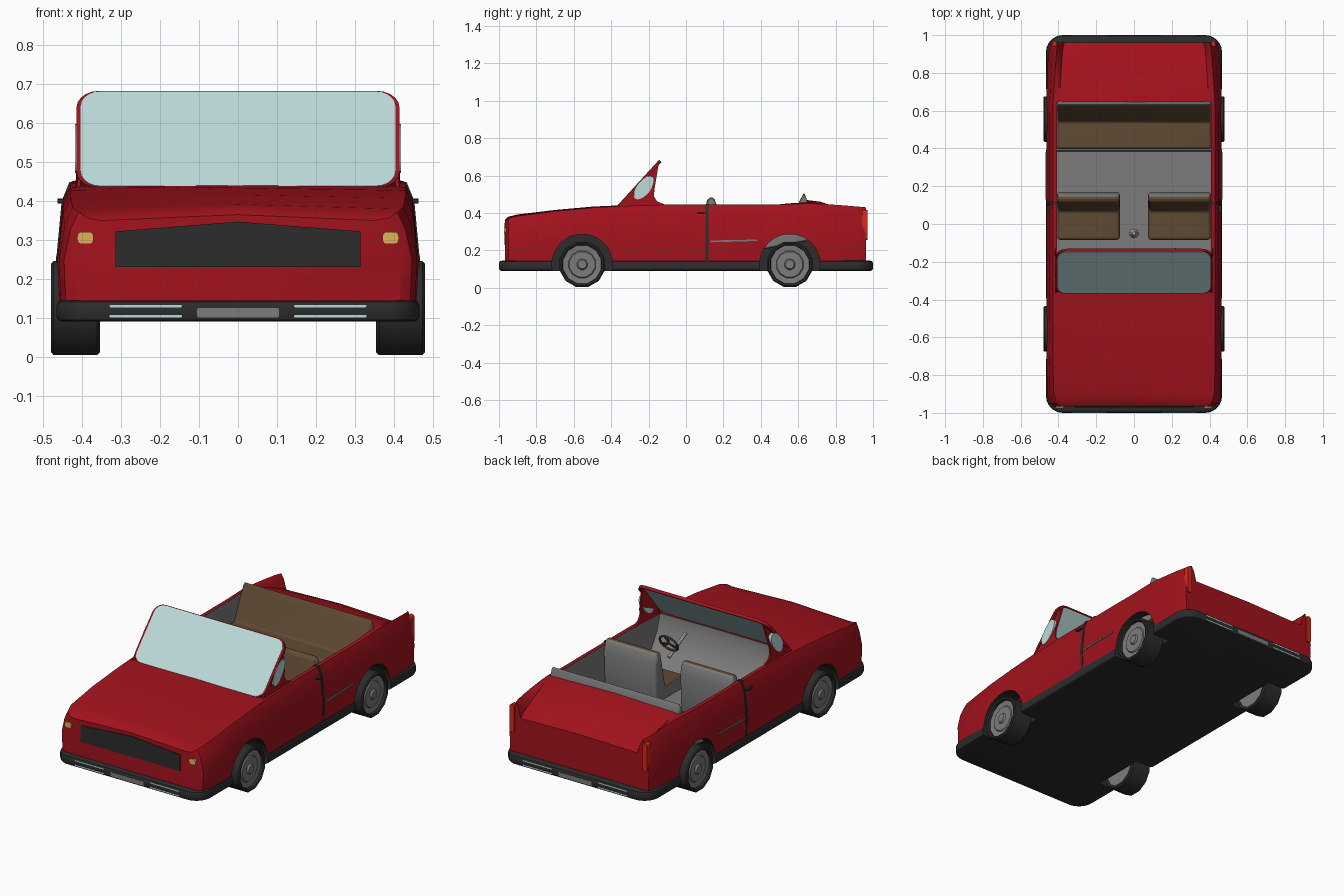
import bpy, bmesh, math
from mathutils import Vector

if "Cube" in bpy.data.objects:
    bpy.data.objects.remove(bpy.data.objects["Cube"])


def material(name, r, g, b):
    m = bpy.data.materials.new(name)
    m.diffuse_color = (r, g, b, 1)
    m.use_nodes = True
    m.node_tree.nodes["Principled BSDF"].inputs["Base Color"].default_value = m.diffuse_color
    return m


RED = material("red paint", .36, .006, .012)
BLACK = material("black trim", .025, .025, .025)
GREY = material("grey lining", .2, .2, .2)
BROWN = material("brown leather", .12, .07, .035)
GLASS = material("pale glass", .5, .7, .7)
YELLOW = material("yellow lamp", .75, .45, .1)
LAMP = material("red lamp", .7, .02, .01)
SLOTS = [RED, BLACK, GREY]


def loft(name, rings, mats, index=0, cyclic=False, bevel=0, seg=3, mirror=False):
    """Skin a list of equal-length point rings; caps the ends unless cyclic."""
    bm = bmesh.new()
    vs = [[bm.verts.new(p) for p in r] for r in rings]
    n = len(vs[0])
    pairs = list(zip(vs, vs[1:])) + ([(vs[-1], vs[0])] if cyclic else [])
    for a, b in pairs:
        for i in range(n):
            j = (i + 1) % n
            bm.faces.new((a[i], a[j], b[j], b[i]))
    if not cyclic:
        bm.faces.new(vs[0][::-1])
        bm.faces.new(vs[-1])
    bmesh.ops.recalc_face_normals(bm, faces=bm.faces)
    if bevel:
        sharp = [e for e in bm.edges if e.calc_face_angle(0) > .5]
        bmesh.ops.bevel(bm, geom=sharp, offset=bevel, segments=seg, profile=.5,
                        affect='EDGES', clamp_overlap=True)
    for f in bm.faces:
        f.material_index = index
    me = bpy.data.meshes.new(name)
    bm.to_mesh(me)
    bm.free()
    for m in mats:
        me.materials.append(m)
    ob = bpy.data.objects.new(name, me)
    bpy.context.collection.objects.link(ob)
    if mirror:
        ob.modifiers.new("mirror", 'MIRROR')
    return ob


def put(axis, p, t):
    return {'x': (t, p[0], p[1]), 'y': (p[0], t, p[1]), 'z': (p[0], p[1], t)}[axis]


def prism(name, pts, axis, a, b, mats, **kw):
    return loft(name, [[put(axis, p, t) for p in pts] for t in (a, b)], mats, **kw)


def rounded(cx, cy, hw, hh, r, n=5):
    """Rounded rectangle from half sizes."""
    out = []
    for k, (sx, sy) in enumerate(((1, 1), (-1, 1), (-1, -1), (1, -1))):
        for i in range(n + 1):
            t = (k + i / n) * math.pi / 2
            out.append((cx + sx * (hw - r) + r * math.cos(t), cy + sy * (hh - r) + r * math.sin(t)))
    return out


def circle(cy, cz, r, n):
    return [(cy + r * math.cos((i + .5) * 2 * math.pi / n), cz + r * math.sin((i + .5) * 2 * math.pi / n))
            for i in range(n)]


def cut(ob, cutter):
    mod = ob.modifiers.new("cut", 'BOOLEAN')
    mod.operation, mod.solver, mod.object = 'DIFFERENCE', 'EXACT', cutter
    bpy.context.view_layer.objects.active = ob
    bpy.ops.object.modifier_apply(modifier=mod.name)


# body: stations of y, side width, shoulder width, fender top, deck edge, deck centre
stations = [(-.967, .415, .405, .355, .350, .365), (-.95, .442, .43, .372, .366, .380),
            (-.90, .455, .445, .384, .380, .392), (-.70, .459, .45, .410, .408, .416),
            (-.50, .459, .45, .428, .428, .434), (-.37, .459, .45, .436, .437, .440),
            (-.10, .459, .45, .445, .445, .445), (.50, .459, .45, .445, .447, .447),
            (.64, .459, .448, .450, .462, .470), (.72, .457, .443, .449, .445, .460),
            (.85, .452, .435, .440, .395, .415), (.93, .445, .428, .433, .362, .375),
            (.962, .435, .42, .430, .345, .352)]
sections = []
for y, w, ws, zs, ze, zc in stations:
    half = [(w, .13), (w + .005, .25), (ws, zs - .045), (ws - .02, zs),
            (ws - .036, (zs * 2 + ze) / 3), (ws - .052, ze)]
    loop = [(0, .13)] + half + [(0, zc)] + [(-x, z) for x, z in half[::-1]]
    sections.append([(x, y, z) for x, z in loop])
body = loft("body", sections, SLOTS)

# bumper skirt and floor pan
skirt = prism("bumper_skirt", rounded(0, 0, .466, 1, .09, 6), 'z', .09, .145, SLOTS,
              index=1, bevel=.014, seg=2)

# cockpit opening and wheel arches
cabin = [(-.34, .8), (-.345, .425), (-.32, .34), (-.27, .26), (-.18, .2), (.385, .2),
         (.39, .3), (.645, .3), (.645, .8)]
cutters = [prism("cabin_cutter", cabin, 'x', -.408, .408, SLOTS, index=2)]
for s in (-1, 1):
    for y in (-.555, .555):
        cutters.append(prism("arch_cutter", circle(y, .125, .162, 28), 'x', s * .352, s * .6,
                             SLOTS, index=1))
for c in cutters:
    c.hide_render = True
    cut(body, c)
    if c != cutters[0]:
        cut(skirt, c)
for c in cutters:
    bpy.data.objects.remove(c)

# wheels
for label, y in (("front", -.555), ("rear", .555)):
    tyre = [(.358, .104), (.355, .118), (.362, .125), (.474, .125), (.48, .118), (.476, .108), (.455, .104)]
    loft(label + "_tyre", [[(x, *p) for p in circle(y, .125, r, 12)] for x, r in tyre],
         [BLACK], cyclic=True, mirror=True)
    hub = [(.362, .107), (.462, .107), (.458, .075), (.464, .07), (.464, .03), (.474, .024)]
    loft(label + "_hub", [[(x, *p) for p in circle(y, .125, r, 12)] for x, r in hub],
         [GREY], mirror=True)

# windscreen pane and frame, both leaning back
lean, mid = math.atan2(.247, .225), Vector((0, -.253, .556))
pane = prism("windscreen", rounded(0, 0, .404, .164, .05), 'z', -.003, .006, [GLASS])
outer, inner = rounded(0, 0, .415, .168, .058), rounded(0, 0, .4, .16, .046)
frame = loft("windscreen_frame", [[(*p, z) for p in r] for r, z in
             ((outer, -.012), (outer, .004), (inner, .004), (inner, -.012))], [RED], cyclic=True)
for ob in (pane, frame):
    ob.location, ob.rotation_euler.x = mid, lean

# side quarter panels with small windows
panel = [(.415, -.37, .43), (.413, -.185, .63), (.385, -.143, .676), (.39, -.15, .64),
         (.413, -.168, .53), (.415, -.172, .49), (.416, -.155, .462), (.418, -.1, .44)]
loft("quarter_panel", [panel, [(x - .01, y, z) for x, y, z in panel]], [RED], mirror=True)
window = []
for i in range(20):
    t = i * math.pi / 10
    u, v = .075 * math.cos(t), .036 * math.sin(t)
    window.append((-.225 + u * .62 - v * .78, .535 + u * .78 + v * .62))
prism("quarter_window", window, 'x', .401, .4185, [GLASS], mirror=True)


# seats: leather with grey backs
def seat(name, pts, a, b, bevel, mirror):
    ob = prism(name, pts, 'x', a, b, [BROWN, GREY], bevel=bevel, seg=4, mirror=mirror)
    for f in ob.data.polygons:
        if f.normal.y > .5 or abs(f.normal.x) > .9:
            f.material_index = 1


seat("front_seat", [(-.08, .19), (-.085, .28), (.07, .27), (.115, .48), (.15, .485), (.17, .42),
                    (.16, .19)], .075, .407, .02, True)
seat("rear_seat", [(.385, .2), (.4, .325), (.54, .315), (.61, .47), (.632, .51), (.65, .46),
                   (.65, .25)], -.407, .407, .012, False)

# steering wheel and gear lever
bpy.ops.mesh.primitive_torus_add(location=(.22, -.16, .385), rotation=(math.radians(62), 0, 0),
                                 major_radius=.055, minor_radius=.006, major_segments=20,
                                 minor_segments=6)
wheel = bpy.context.object
wheel.name = "steering_wheel"
wheel.data.materials.append(BROWN)
for i in range(3):
    spoke = prism("steering_spoke", [(-.004, 0), (.004, 0), (.014, .055), (-.014, .055)], 'z',
                  -.003, .003, [BROWN])
    spoke.parent = wheel
    spoke.rotation_euler.z = i * math.tau / 3
bpy.ops.mesh.primitive_cylinder_add(vertices=10, radius=.01, depth=.17, location=(.22, -.235, .345),
                                    rotation=(math.radians(62), 0, 0))
bpy.context.object.name = "steering_column"
bpy.ops.mesh.primitive_cone_add(vertices=10, radius1=.025, radius2=.008, depth=.09,
                                location=(0, -.05, .24))
bpy.context.object.name = "gear_lever"

# door seams, handles and side trim
seam = [(.461, .14), (.467, .25), (.453, .4), (.433, .449), (.405, .449), (.405, .44), (.425, .438),
        (.44, .39), (.455, .25), (.45, .14)]
prism("door_seam", seam, 'y', .103, .12, [BLACK], mirror=True)
prism("door_handle", rounded(.08, .4, .02, .006, .005, 2), 'x', .445, .464, [BLACK], mirror=True)
prism("side_trim", [(.13, .243), (.38, .25), (.38, .258), (.13, .253)], 'x', .45, .468, [GREY],
      mirror=True)

# grille, lamps
grille = [(-.315, .23), (.315, .23), (.315, .322), (0, .347), (-.315, .322)]
prism("grille", grille, 'y', -.971, -.94, [BLACK])
prism("headlamp", rounded(.392, .305, .021, .016, .012), 'y', -.974, -.93, [YELLOW], mirror=True)
prism("tail_lamp", rounded(.42, .335, .014, .08, .012), 'y', .94, .97, [LAMP], mirror=True)

# chrome strips and plates on both bumpers
for label, s in (("front", -1), ("rear", 1)):
    for z in (.104, .13):
        prism(label + "_bumper_strip", rounded(.237, z, .093, .003, .002, 1), 'y', s * .98,
              s * 1.001, [GLASS], mirror=True)
    prism(label + "_plate", rounded(0, .113, .105, .012, .003, 2), 'y', s * .98, s * 1.001, [GREY])

# smooth curves, sharp creases
bpy.ops.object.select_all(action='DESELECT')
for ob in bpy.context.scene.objects:
    ob.select_set(True)
bpy.context.view_layer.objects.active = body
bpy.ops.object.shade_smooth_by_angle(angle=math.radians(32))
